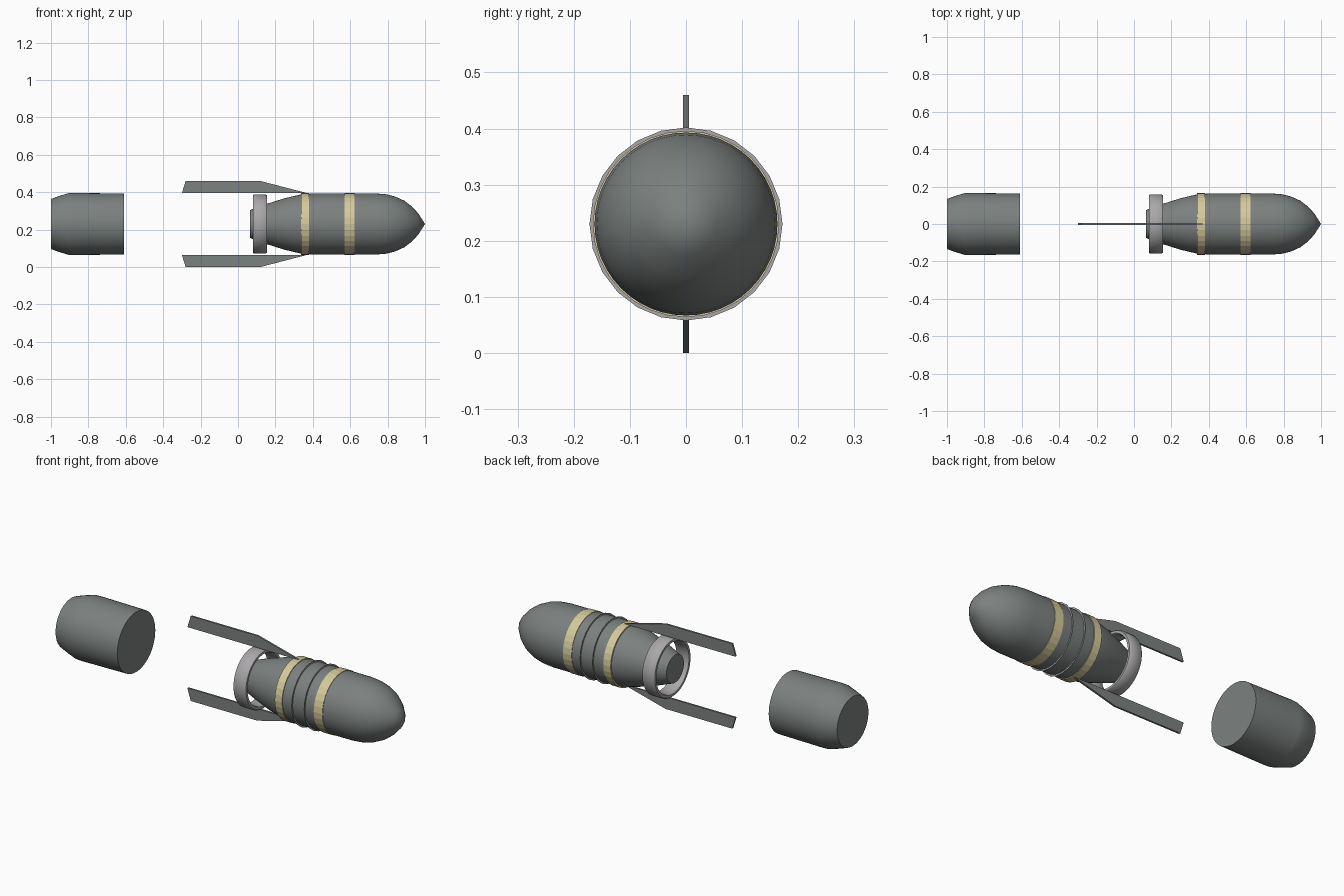
import bpy, bmesh, math

cube = bpy.data.objects.get("Cube")
if cube:
    bpy.data.objects.remove(cube, do_unlink=True)

AXIS_Z = 0.23


def material(name, rgb):
    m = bpy.data.materials.new(name)
    m.use_nodes = True
    m.diffuse_color = (*rgb, 1)
    m.node_tree.nodes["Principled BSDF"].inputs["Base Color"].default_value = (*rgb, 1)
    return m


STEEL = material("dark steel grey", (0.20, 0.22, 0.215))
BAND = material("pale yellow", (0.66, 0.59, 0.33))
LIGHT = material("light grey", (0.40, 0.39, 0.40))


def finish(name, bm, mat, smooth_angle=None):
    bmesh.ops.recalc_face_normals(bm, faces=bm.faces)
    mesh = bpy.data.meshes.new(name)
    bm.to_mesh(mesh)
    bm.free()
    mesh.materials.append(mat)
    ob = bpy.data.objects.new(name, mesh)
    bpy.context.collection.objects.link(ob)
    if smooth_angle:
        bpy.ops.object.select_all(action="DESELECT")
        ob.select_set(True)
        bpy.context.view_layer.objects.active = ob
        bpy.ops.object.shade_smooth_by_angle(angle=math.radians(smooth_angle))
    return ob


def lathe(name, profile, mat, sides=48, closed=False, smooth_angle=None):
    """Turn (x, radius) points around the long axis; closed joins last to first."""
    bm = bmesh.new()
    points = profile + profile[:1] if closed else profile
    verts = [bm.verts.new((x, 0, AXIS_Z + r)) for x, r in points]
    edges = [bm.edges.new(pair) for pair in zip(verts, verts[1:])]
    bmesh.ops.spin(bm, geom=verts + edges, cent=(0, 0, AXIS_Z), axis=(1, 0, 0),
                   angle=math.tau, steps=sides, use_duplicate=False)
    bmesh.ops.remove_doubles(bm, verts=bm.verts, dist=0.0005)
    return finish(name, bm, mat, smooth_angle)


# Main body with a pointed nose and tapered rear
lathe("body", [(0.065, 0), (0.065, 0.075), (0.155, 0.108), (0.25, 0.138),
               (0.34, 0.159), (0.40, 0.163), (0.74, 0.163), (0.79, 0.159),
               (0.84, 0.147), (0.89, 0.124), (0.93, 0.094), (0.965, 0.055),
               (1.0, 0)], STEEL, smooth_angle=40)

# Separate tail section
lathe("tail_section", [(-1.0, 0), (-1.0, 0.134), (-0.955, 0.150), (-0.905, 0.165),
                       (-0.88, 0.166), (-0.61, 0.163), (-0.61, 0)],
      STEEL, smooth_angle=40)

# Painted bands, slightly proud of the body
for label, x0, x1 in (("rear", 0.336, 0.380), ("front", 0.570, 0.622)):
    lathe(label + "_band", [(x0, 0.155), (x0, 0.166), (x1, 0.166), (x1, 0.155)],
          BAND, sides=32, closed=True)

# Wafer-thin rings between the bands
for label, x in (("rear", 0.44), ("front", 0.515)):
    lathe(label + "_thin_ring", [(x, 0.160), (x, 0.172), (x + 0.002, 0.172),
                                 (x + 0.002, 0.160)], LIGHT, sides=24, closed=True)

# Rounded hoop around the tapered rear
lathe("tail_hoop", [(0.08, 0.140), (0.08, 0.153), (0.086, 0.158), (0.149, 0.158),
                    (0.155, 0.153), (0.155, 0.140), (0.149, 0.136), (0.086, 0.136)],
      LIGHT, closed=True, smooth_angle=50)

# Long fins above and below, extending rearward
for label, side in (("upper", 1), ("lower", -1)):
    outline = [(-0.30, 0.165), (-0.28, 0.23), (0.12, 0.23), (0.37, 0.165)]
    bm = bmesh.new()
    face = bm.faces.new([bm.verts.new((x, -0.005, AXIS_Z + side * r)) for x, r in outline])
    extruded = bmesh.ops.extrude_face_region(bm, geom=[face])["geom"]
    moved = [g for g in extruded if isinstance(g, bmesh.types.BMVert)]
    bmesh.ops.translate(bm, verts=moved, vec=(0, 0.01, 0))
    finish(label + "_fin", bm, STEEL)
